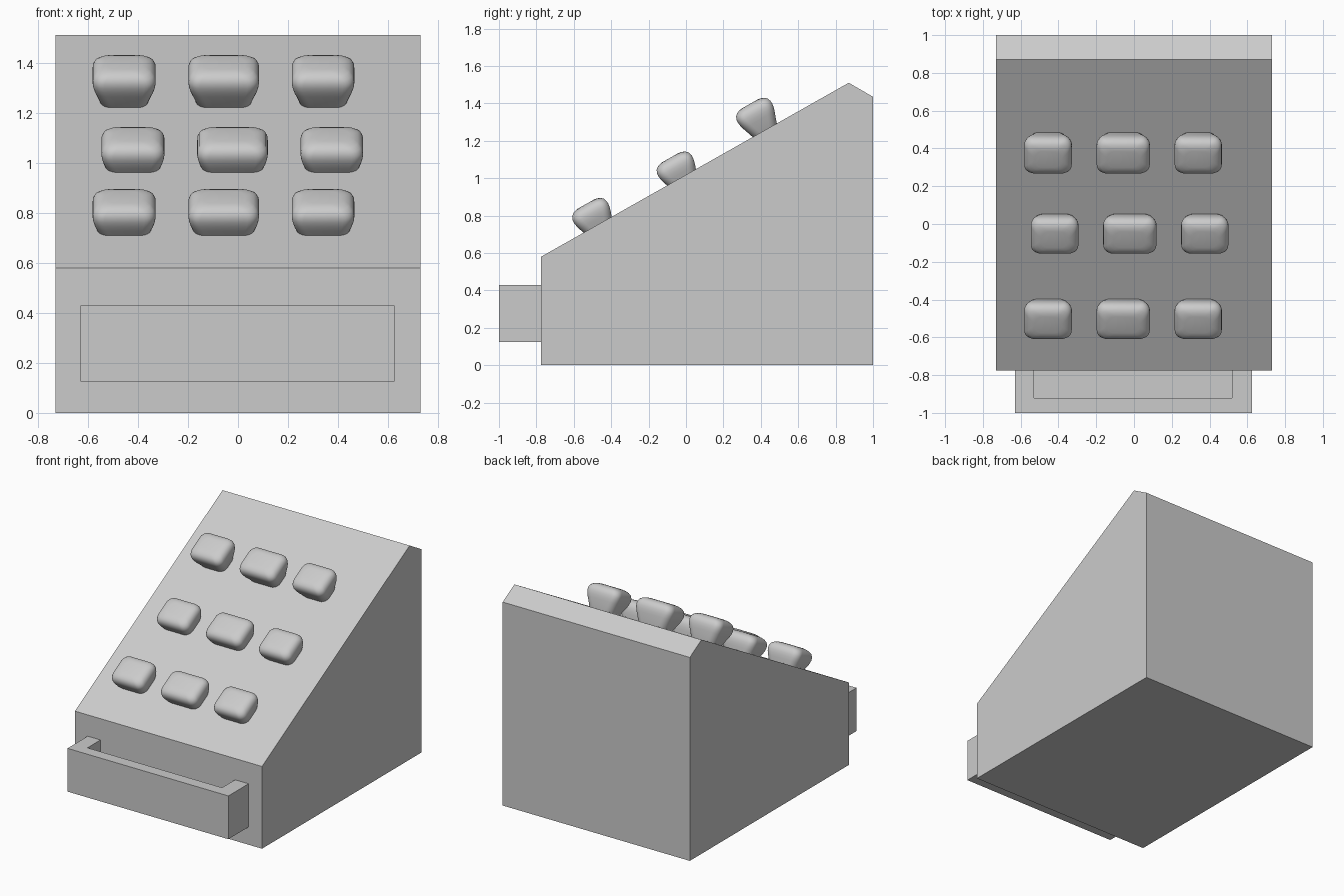
import bpy, bmesh, math
from mathutils import Vector

if "Cube" in bpy.data.objects:
    bpy.data.objects.remove(bpy.data.objects["Cube"])


def make_object(name, bm):
    bmesh.ops.recalc_face_normals(bm, faces=bm.faces[:])
    mesh = bpy.data.meshes.new(name)
    bm.to_mesh(mesh)
    bm.free()
    obj = bpy.data.objects.new(name, mesh)
    bpy.context.collection.objects.link(obj)
    return obj


def prism(name, points, offset):
    """Extrude a closed polygon along an offset vector."""
    bm = bmesh.new()
    face = bm.faces.new([bm.verts.new(p) for p in points])
    ext = bmesh.ops.extrude_face_region(bm, geom=[face])
    moved = [g for g in ext["geom"] if isinstance(g, bmesh.types.BMVert)]
    bmesh.ops.translate(bm, verts=moved, vec=offset)
    return make_object(name, bm)


# Sloped body
FRONT, LIP, RIDGE_Y, RIDGE_Z = -0.775, 0.58, 0.87, 1.51
side = [(FRONT, 0), (1, 0), (1, 1.435), (RIDGE_Y, RIDGE_Z), (FRONT, LIP)]
prism("body", [(-0.73, y, z) for y, z in side], (1.46, 0, 0))

# Front tray: U-shaped rim and its floor
rim = [(-0.63, FRONT), (-0.63, -1), (0.625, -1), (0.625, FRONT),
       (0.52, FRONT), (0.52, -0.92), (-0.53, -0.92), (-0.53, FRONT)]
prism("tray_rim", [(x, y, 0.125) for x, y in rim], (0, 0, 0.305))
floor = [(-0.53, -0.92), (0.52, -0.92), (0.52, FRONT), (-0.53, FRONT)]
prism("tray_floor", [(x, y, 0.125) for x, y in floor], (0, 0, 0.075))

# Rounded keys on the slope: (depth below key top, inset) per ring
SLOPE = math.atan2(RIDGE_Z - LIP, RIDGE_Y - FRONT)
KEY_PROFILE = [(0, 0.055), (0.003, 0.038), (0.010, 0.021), (0.022, 0.008),
               (0.040, 0.001), (0.058, 0), (0.078, 0.003), (0.100, 0.009),
               (0.127, 0.019), (0.162, 0.031), (0.185, 0.042)]


def rounded_ring(hx, hy, r, steps=6):
    pts = []
    for k, (sx, sy) in enumerate([(1, 1), (-1, 1), (-1, -1), (1, -1)]):
        for i in range(steps + 1):
            a = math.radians(90 * (k + i / steps))
            pts.append((sx * (hx - r) + r * math.cos(a),
                        sy * (hy - r) + r * math.sin(a)))
    return pts


def key(name, x, y, half_width, height):
    bm = bmesh.new()
    rings = []
    for depth, inset in KEY_PROFILE:
        outline = rounded_ring(half_width - inset, 0.105 - inset, 0.046)
        rings.append([bm.verts.new((px, py, height - depth)) for px, py in outline])
    n = len(rings[0])
    for a, b in zip(rings, rings[1:]):
        for i in range(n):
            bm.faces.new((a[i], a[(i + 1) % n], b[(i + 1) % n], b[i]))
    bm.faces.new(rings[0])
    bm.faces.new(rings[-1])
    for f in bm.faces:
        f.smooth = True
    obj = make_object(name, bm)
    obj.location = Vector((x, y, LIP + (y - FRONT) * math.tan(SLOPE)))
    obj.rotation_euler = (SLOPE, 0, 0)


# Three rows of three; the middle row is shifted sideways, the top row sits higher
for row, (y, shift, height) in enumerate([(-0.4725, 0, 0.127),
                                          (-0.024, 0.035, 0.121),
                                          (0.421, 0, 0.162)]):
    for col, (x, half_width) in enumerate([(-0.455, 0.126), (-0.057, 0.141),
                                           (0.34, 0.125)]):
        key(f"key_{row + 1}_{col + 1}", x + shift, y, half_width, height)
